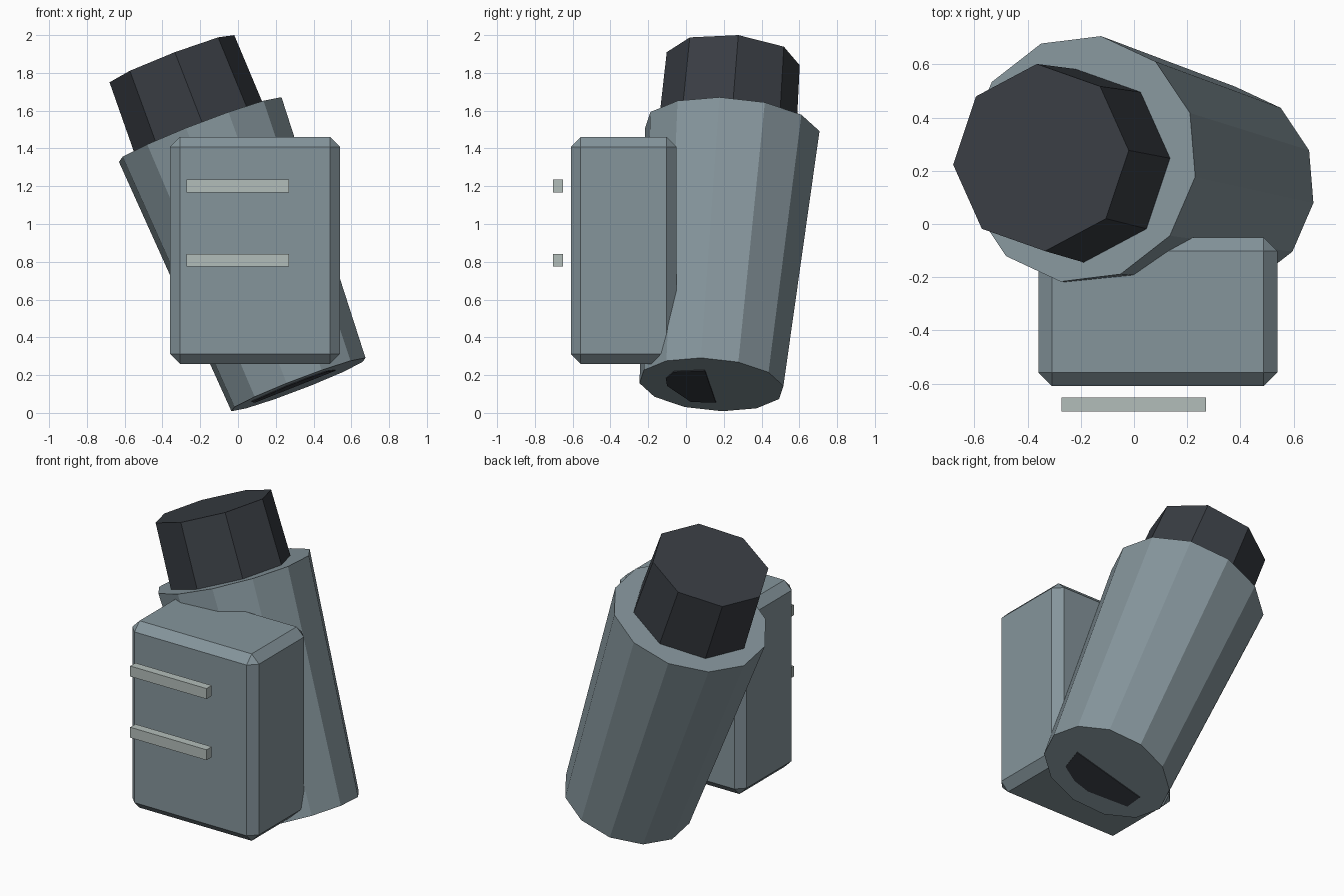
import bpy, bmesh, math
from mathutils import Vector

if "Cube" in bpy.data.objects:
    bpy.data.objects.remove(bpy.data.objects["Cube"])


def material(name, rgb):
    m = bpy.data.materials.new(name)
    m.diffuse_color = (*rgb, 1)
    m.use_nodes = True
    m.node_tree.nodes["Principled BSDF"].inputs["Base Color"].default_value = m.diffuse_color
    return m


GREY = material("blue grey", (0.235, 0.30, 0.33))
DARK = material("dark slate", (0.04, 0.046, 0.056))
PALE = material("pale grey", (0.45, 0.51, 0.49))

# Shared frame of the leaning tube: axis plus two cross directions
BASE = Vector((0.32, 0.135, 0.15))
TOP = Vector((-0.20, 0.245, 1.50))
AXIS = (TOP - BASE).normalized()
U = (Vector((1, 0, 0)) - AXIS * AXIS.x).normalized()
V = AXIS.cross(U)


def finish(name, bm, mat):
    bmesh.ops.recalc_face_normals(bm, faces=bm.faces)
    mesh = bpy.data.meshes.new(name)
    bm.to_mesh(mesh)
    bm.free()
    mesh.materials.append(mat)
    obj = bpy.data.objects.new(name, mesh)
    bpy.context.collection.objects.link(obj)
    return obj


def prism(name, mat, lower, upper):
    """Close a solid between two rings of equal length."""
    bm = bmesh.new()
    a = [bm.verts.new(p) for p in lower]
    b = [bm.verts.new(p) for p in upper]
    n = len(a)
    bm.faces.new(a)
    bm.faces.new(b)
    for i in range(n):
        j = (i + 1) % n
        bm.faces.new((a[i], a[j], b[j], b[i]))
    return finish(name, bm, mat)


def ring(center, radius, sides, turn):
    angles = [math.radians(turn) + math.tau * i / sides for i in range(sides)]
    return [center + radius * (math.cos(t) * U + math.sin(t) * V) for t in angles]


def box(name, mat, lo, hi, chamfer=0):
    bm = bmesh.new()
    bmesh.ops.create_cube(bm, size=1)
    for v in bm.verts:
        v.co = [l + (c + 0.5) * (h - l) for l, h, c in zip(lo, hi, v.co)]
    if chamfer:
        bmesh.ops.bevel(bm, geom=bm.edges[:], offset=chamfer, segments=1,
                        profile=0.5, affect='EDGES')
    return finish(name, bm, mat)


# Leaning twelve-sided tube, wider at the top
prism("tube_body", GREY, ring(BASE, 0.386, 12, -10), ring(TOP, 0.468, 12, -10))

# Eight-sided cap on the upper end
cap_top = Vector((-0.35, 0.25, 1.875))
prism("cap", DARK, ring(cap_top - AXIS * 0.44, 0.367, 8, 2.7),
      ring(cap_top, 0.354, 8, 2.7))

# Dark plate on the underside of the tube
outline = [(0.043, -0.243), (0.155, -0.203), (0.209, -0.041),
           (-0.249, 0.031), (-0.268, -0.102), (-0.06, -0.234)]
flat = [BASE + U * u + V * v for u, v in outline]
prism("underside_plate", DARK, [p - AXIS * 0.005 for p in flat],
      [p + AXIS * 0.003 for p in flat])

# Chamfered box on the front, with two bars ahead of it
box("front_box", GREY, (-0.36, -0.61, 0.26), (0.54, -0.05, 1.46), 0.052)
for i, z in enumerate((0.775, 1.168)):
    box(f"front_bar_{i + 1}", PALE, (-0.272, -0.705, z), (0.27, -0.652, z + 0.067))
